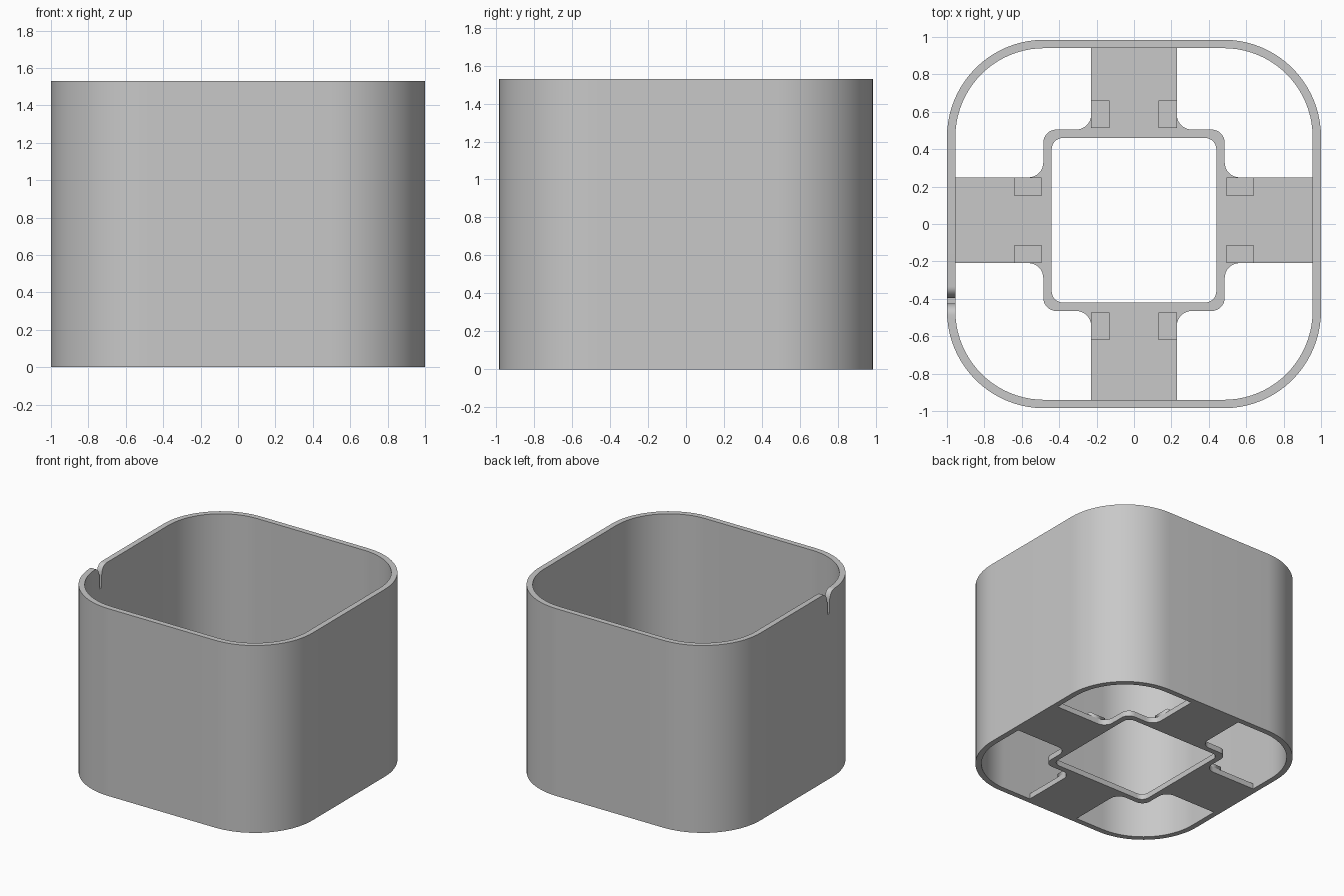
import bpy, bmesh, math
from mathutils import Vector

cube = bpy.data.objects.get("Cube")
if cube:
    bpy.data.objects.remove(cube, do_unlink=True)

grey = bpy.data.materials.new("light_grey")
grey.use_nodes = True
COLOUR = (0.58, 0.58, 0.58, 1)
grey.diffuse_color = COLOUR
grey.node_tree.nodes["Principled BSDF"].inputs["Base Color"].default_value = COLOUR

TOP, HALF_X, HALF_Y, WALL = 1.53, 1.0, 0.985, 0.045
PLATE, CENTRE_Y = 0.045, 0.02


def rounded(corners, steps=8):
    """Outline from right-angled (x, y, radius) corners."""
    pts = []
    for i, (x, y, r) in enumerate(corners):
        p = Vector((x, y))
        if r == 0:
            pts.append(p)
            continue
        a = Vector(corners[i - 1][:2])
        b = Vector(corners[(i + 1) % len(corners)][:2])
        t1 = p + (a - p).normalized() * r
        t2 = p + (b - p).normalized() * r
        c = t1 + t2 - p
        for k in range(steps + 1):
            ang = math.pi / 2 * k / steps
            pts.append(c + (t1 - c) * math.cos(ang) + (t2 - c) * math.sin(ang))
    return pts


def rectangle(hx, hy, r, cy=0, steps=8):
    return rounded([(hx, cy - hy, r), (hx, cy + hy, r),
                    (-hx, cy + hy, r), (-hx, cy - hy, r)], steps)


def extruded(name, outlines, depth, location, rotation=(0, 0, 0)):
    """Solid mesh from flat outlines; inner outlines become holes."""
    curve = bpy.data.curves.new(name, "CURVE")
    curve.dimensions = "2D"
    curve.fill_mode = "BOTH"
    curve.extrude = depth / 2
    for pts in outlines:
        s = curve.splines.new("POLY")
        s.points.add(len(pts) - 1)
        for sp, p in zip(s.points, pts):
            sp.co = (p[0], p[1], 0, 1)
        s.use_cyclic_u = True
    temp = bpy.data.objects.new(name + "_outline", curve)
    bpy.context.collection.objects.link(temp)
    graph = bpy.context.evaluated_depsgraph_get()
    mesh = bpy.data.meshes.new_from_object(temp.evaluated_get(graph))
    bpy.data.objects.remove(temp, do_unlink=True)
    bm = bmesh.new()
    bm.from_mesh(mesh)
    bmesh.ops.remove_doubles(bm, verts=bm.verts, dist=0.0002)
    bmesh.ops.recalc_face_normals(bm, faces=bm.faces)
    bm.to_mesh(mesh)
    bm.free()
    mesh.materials.clear()
    mesh.materials.append(grey)
    ob = bpy.data.objects.new(name, mesh)
    ob.location, ob.rotation_euler = location, rotation
    bpy.context.collection.objects.link(ob)
    return ob


def smooth(ob):
    bpy.ops.object.select_all(action="DESELECT")
    ob.select_set(True)
    bpy.context.view_layer.objects.active = ob
    bpy.ops.object.shade_smooth_by_angle(angle=math.radians(30))


# Outer wall: open rounded tube
shell = extruded("outer_wall",
                 [rectangle(HALF_X, HALF_Y, 0.52, steps=20),
                  rectangle(HALF_X - WALL, HALF_Y - WALL, 0.475, steps=20)],
                 TOP, (0, 0, TOP / 2))

# Flared cord notch in the right wall
slot, flare, drop = 0.015, 0.06, 0.08
side = [(slot, -0.18)]
for k in range(9):
    a = math.pi / 2 * k / 8
    side.append((slot + flare * (1 - math.cos(a)), drop * (math.sin(a) - 1)))
side.append((slot + flare, 0.1))
notch = side + [(-x, y) for x, y in reversed(side)]
cutter = extruded("notch_cutter", [notch], 0.3, (-HALF_X, -0.41, TOP),
                  (math.pi / 2, 0, math.pi / 2))
cutter.hide_render = True
cut = shell.modifiers.new("notch", "BOOLEAN")
cut.operation, cut.solver, cut.object = "DIFFERENCE", "EXACT", cutter
bpy.context.view_layer.objects.active = shell
bpy.ops.object.modifier_apply(modifier=cut.name)
bpy.data.objects.remove(cutter, do_unlink=True)
smooth(shell)

# Base plate: filleted cross with a square opening
ARM, RING = 0.229, 0.485
corners = []
for sx, sy in ((1, 1), (-1, 1), (-1, -1), (1, -1)):
    end_y = HALF_Y - WALL + 0.004 - sy * CENTRE_Y
    quad = [(HALF_X - WALL + 0.004, ARM, 0), (RING, ARM, 0.08), (RING, RING, 0.07),
            (ARM, RING, 0.08), (ARM, end_y, 0)]
    if sx * sy < 0:
        quad.reverse()
    corners += [(sx * x, sy * y + CENTRE_Y, r) for x, y, r in quad]
base = extruded("base_cross",
                [rounded(corners), rectangle(0.44, 0.44, 0.06, CENTRE_Y)],
                PLATE, (0, 0, PLATE / 2))
smooth(base)

# Pairs of low locating tabs on each arm
TAB_W, TAB_L, RISE = 0.098, 0.145, 0.03
for arm in range(4):
    ang = arm * math.pi / 2
    for s in (-1, 1):
        x, y = 0.567, s * (ARM - TAB_W / 2)
        pos = (x * math.cos(ang) - y * math.sin(ang),
               x * math.sin(ang) + y * math.cos(ang) + CENTRE_Y,
               PLATE + RISE / 2 - 0.002)
        box = [(-TAB_L / 2, -TAB_W / 2), (TAB_L / 2, -TAB_W / 2),
               (TAB_L / 2, TAB_W / 2), (-TAB_L / 2, TAB_W / 2)]
        extruded("locating_tab", [box], RISE, pos, (0, 0, ang))
